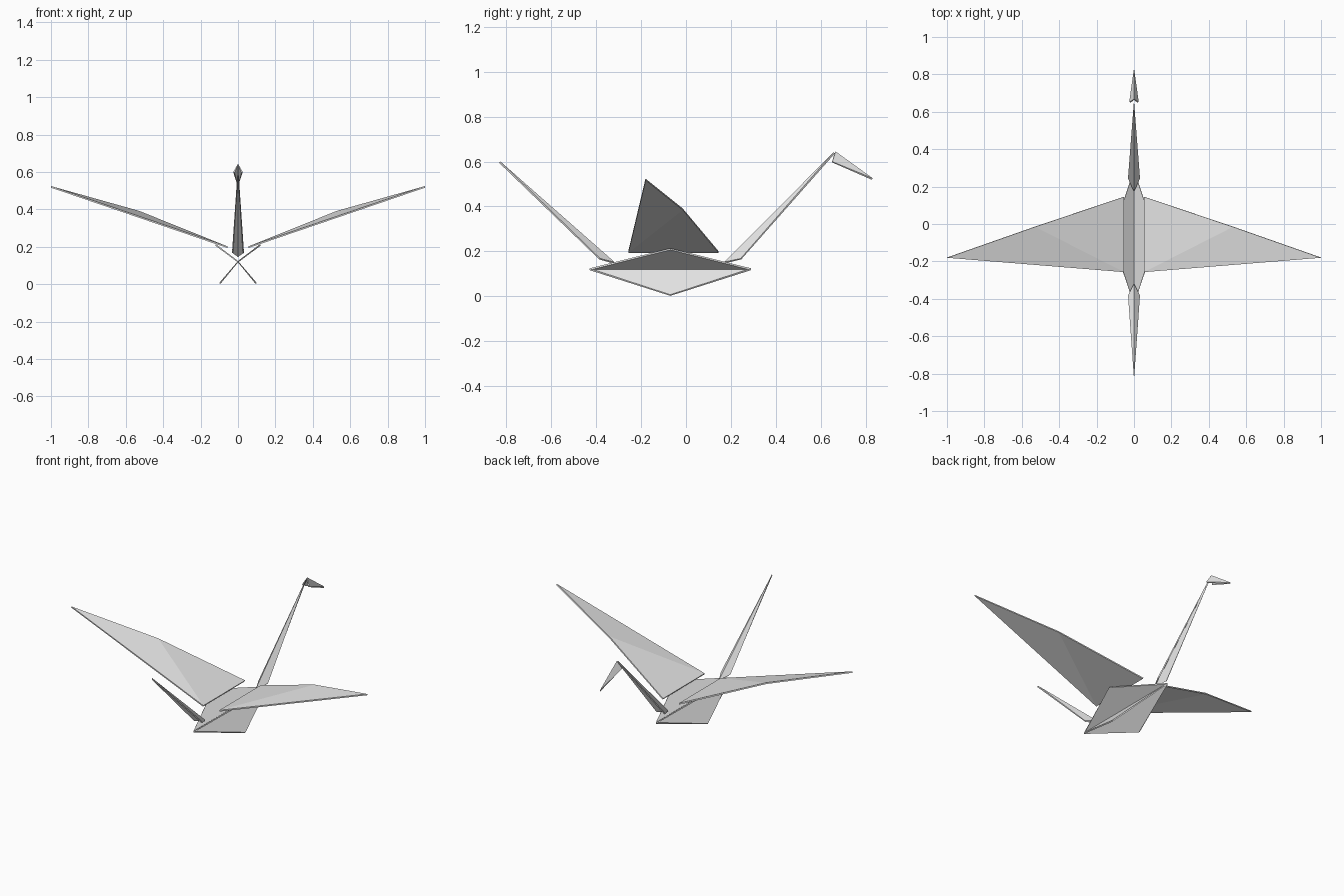
import bpy
import bmesh

THICKNESS = 0.008

cube = bpy.data.objects.get("Cube")
if cube:
    bpy.data.objects.remove(cube, do_unlink=True)

# One plain paper colour
paper = bpy.data.materials.new("pale_grey_paper")
paper.use_nodes = True
colour = (0.78, 0.78, 0.78, 1)
paper.diffuse_color = colour
shader = next(n for n in paper.node_tree.nodes if n.type == 'BSDF_PRINCIPLED')
shader.inputs["Base Color"].default_value = colour
shader.inputs["Roughness"].default_value = 0.8


def folded_sheet(name, *triangles):
    """Make the left half of a fold from triangles, then mirror and thicken it."""
    bm = bmesh.new()
    for corners in triangles:
        bm.faces.new([bm.verts.new(p) for p in corners])
    bmesh.ops.remove_doubles(bm, verts=bm.verts, dist=0.0005)
    bmesh.ops.recalc_face_normals(bm, faces=bm.faces)
    mesh = bpy.data.meshes.new(name)
    bm.to_mesh(mesh)
    bm.free()
    mesh.materials.append(paper)
    obj = bpy.data.objects.new(name, mesh)
    bpy.context.collection.objects.link(obj)
    mirror = obj.modifiers.new("mirror", 'MIRROR')
    mirror.use_clip = True
    mirror.merge_threshold = 0.0005
    solid = obj.modifiers.new("paper_thickness", 'SOLIDIFY')
    solid.thickness = THICKNESS
    solid.offset = 0
    return obj


# Body: two sheets crossing along a central fold
tail_end = (0, -0.43, 0.12)
neck_end = (0, 0.29, 0.12)
folded_sheet("body_lower_flaps", (tail_end, neck_end, (0.097, -0.07, 0.004)))
folded_sheet("body_upper_flaps", (tail_end, neck_end, (0.12, -0.07, 0.21)))

# Wings: creased from the rear root corner to the bend in the leading edge
root_front = (0.055, 0.145, 0.197)
root_rear = (0.055, -0.257, 0.197)
bend = (0.53, -0.015, 0.388)
tip = (1, -0.18, 0.52)
folded_sheet("wings", (root_front, root_rear, bend), (root_rear, tip, bend))

# Neck, tail and head: narrow folds with the ridge on the inner or upper side
folded_sheet("neck", ((0, 0.175, 0.15), (0.029, 0.245, 0.166), (0, 0.66, 0.638)))
folded_sheet("tail", ((0, -0.32, 0.148), (0.029, -0.385, 0.166), (0, -0.83, 0.597)))
folded_sheet("head", ((0, 0.665, 0.641), (0.022, 0.651, 0.598), (0, 0.83, 0.522)))
